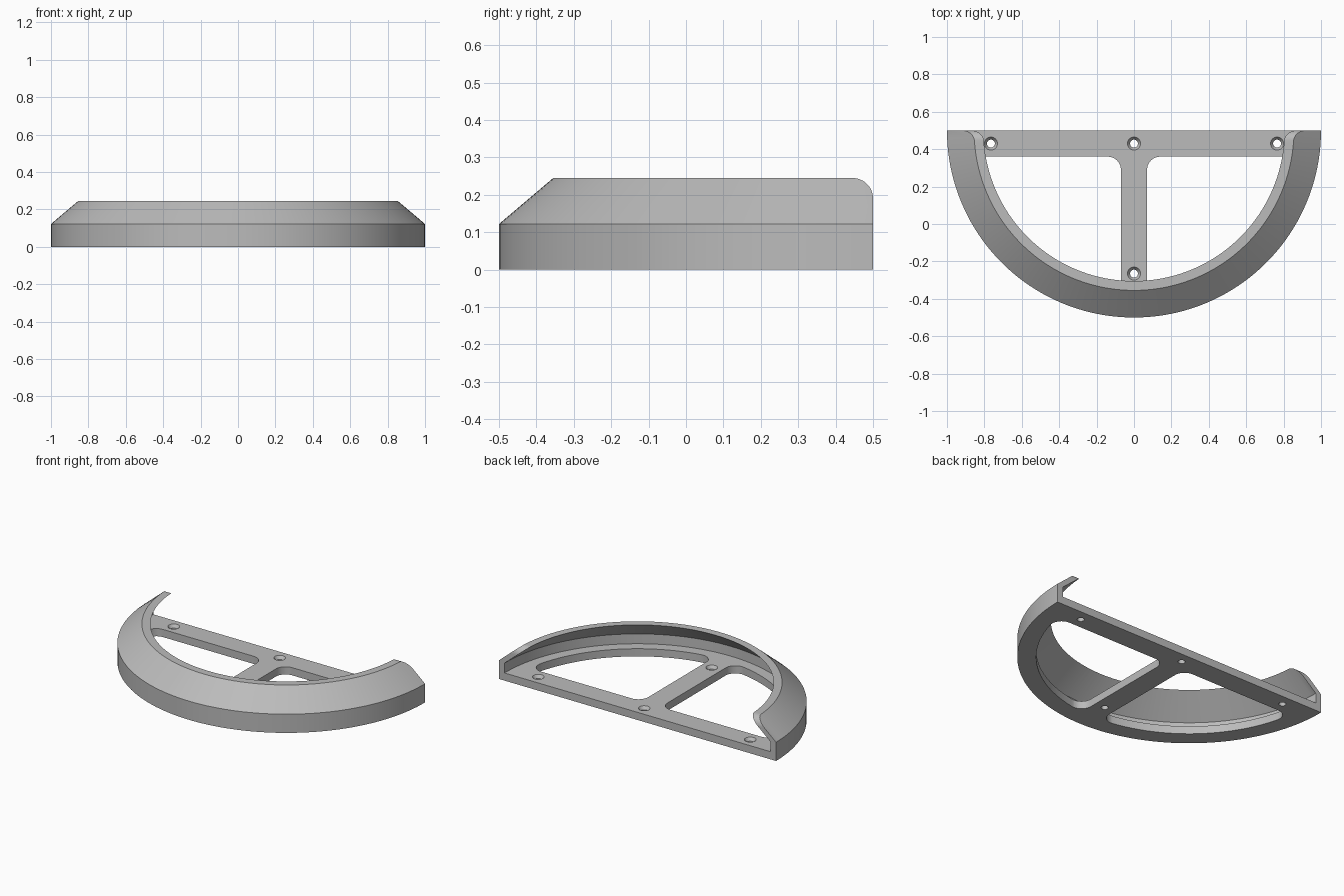
import bpy, bmesh
from math import sin, cos, pi, sqrt, atan2

if "Cube" in bpy.data.objects:
    bpy.data.objects.remove(bpy.data.objects["Cube"], do_unlink=True)

BACK = 0.5        # y of the straight back edge, and centre of the arc
FLOOR = 0.05      # base plate thickness
TOP = 0.245       # overall height
OPENING = 0.89    # radius of the base openings
FILLET = 0.07     # corner radius of the openings
STEM = 0.07       # half width of the centre rib
BAR = 0.36        # front edge of the back bar

grey = bpy.data.materials.new("plain grey")
grey.use_nodes = True
colour = (0.5, 0.5, 0.5, 1)
grey.diffuse_color = colour
grey.node_tree.nodes["Principled BSDF"].inputs["Base Color"].default_value = colour


def make_object(name, bm):
    bmesh.ops.remove_doubles(bm, verts=bm.verts, dist=1e-5)
    bmesh.ops.recalc_face_normals(bm, faces=bm.faces)
    mesh = bpy.data.meshes.new(name)
    bm.to_mesh(mesh)
    bm.free()
    mesh.materials.append(grey)
    obj = bpy.data.objects.new(name, mesh)
    bpy.context.collection.objects.link(obj)
    return obj


def lathe(name, profile, x=0, y=BACK, steps=160):
    """Turn a radius/height profile about a vertical axis."""
    bm = bmesh.new()
    verts = [bm.verts.new((r, 0, z)) for r, z in profile]
    edges = [bm.edges.new(pair) for pair in zip(verts, verts[1:])]
    bmesh.ops.spin(bm, geom=verts + edges, cent=(0, 0, 0), axis=(0, 0, 1),
                   angle=2 * pi, steps=steps, use_merge=False)
    bmesh.ops.translate(bm, verts=bm.verts, vec=(x, y, 0))
    return make_object(name, bm)


def prism(name, outline, direction):
    bm = bmesh.new()
    face = bm.faces.new([bm.verts.new(p) for p in outline])
    grown = bmesh.ops.extrude_face_region(bm, geom=[face], use_keep_orig=True)
    moved = [g for g in grown["geom"] if isinstance(g, bmesh.types.BMVert)]
    bmesh.ops.translate(bm, verts=moved, vec=direction)
    return make_object(name, bm)


def arc(cx, cy, r, start, end, steps):
    return [(cx + r * cos(start + (end - start) * i / steps),
             cy + r * sin(start + (end - start) * i / steps)) for i in range(steps + 1)]


def combine(target, cutter, operation="DIFFERENCE"):
    cutter.hide_render = True
    mod = target.modifiers.new(cutter.name, "BOOLEAN")
    mod.object, mod.operation, mod.solver = cutter, operation, "EXACT"
    bpy.context.view_layer.objects.active = target
    bpy.ops.object.modifier_apply(modifier=mod.name)
    bpy.data.objects.remove(cutter, do_unlink=True)


# Solid body with a straight wall and a sloped shoulder
body = lathe("half_round_rim_and_base",
             [(0, 0), (1, 0), (1, 0.122), (0.855, TOP), (0, TOP)])

# Hollow inside, leaving a floor, thin wall and overhanging lip
combine(body, lathe("cavity_cutter", [(0, FLOOR), (0.96, FLOOR), (0.96, 0.114),
                                      (0.805, TOP), (0.781, TOP + 0.02), (0, TOP + 0.02)]))

# Two rounded openings between back bar, centre rib and rim
inner = OPENING - FILLET
left, upper = STEM + FILLET, BAR - FILLET
right = sqrt(inner ** 2 - (BACK - upper) ** 2)
lower = BACK - sqrt(inner ** 2 - left ** 2)
angle_right = atan2(upper - BACK, right)
angle_low = atan2(lower - BACK, left)
outline = (arc(left, upper, FILLET, pi / 2, pi, 10)
           + arc(left, lower, FILLET, pi, angle_low + 2 * pi, 10)
           + arc(0, BACK, OPENING, angle_low, angle_right, 60)[1:-1]
           + arc(right, upper, FILLET, angle_right, pi / 2, 10))
for side in (-1, 1):
    combine(body, prism("opening_cutter", [(side * x, y, -0.05) for x, y in outline],
                        (0, 0, 0.12)))

# Countersunk screw holes
for x, y in ((-0.765, 0.43), (0, 0.43), (0.765, 0.43), (0, -0.265)):
    combine(body, lathe("screw_hole_cutter",
                        [(0, -0.02), (0.021, -0.02), (0.021, 0.03), (0.035, FLOOR),
                         (0.035, 0.08), (0, 0.08)], x, y, 32))

# Keep the front half, with the upper back corners rounded
corner = arc(BACK - 0.055, TOP - 0.055, 0.055, 0, pi / 2, 12)
side_shape = [(-0.7, -0.1), (BACK, -0.1)] + corner + [(BACK - 0.055, 0.4), (-0.7, 0.4)]
side_shape = [p for p in side_shape if p != (BACK - 0.055, 0.4)]
side_shape[-1] = (-0.7, TOP + 0.0001)
side_shape[-2] = (BACK - 0.055, TOP + 0.0001)
combine(body, prism("half_block", [(-1.2, y, z) for y, z in side_shape], (2.4, 0, 0)),
        "INTERSECT")

# Smooth curved walls, crisp edges
bpy.ops.object.select_all(action="DESELECT")
body.select_set(True)
bpy.context.view_layer.objects.active = body
bpy.ops.object.shade_smooth_by_angle(angle=pi / 7)
